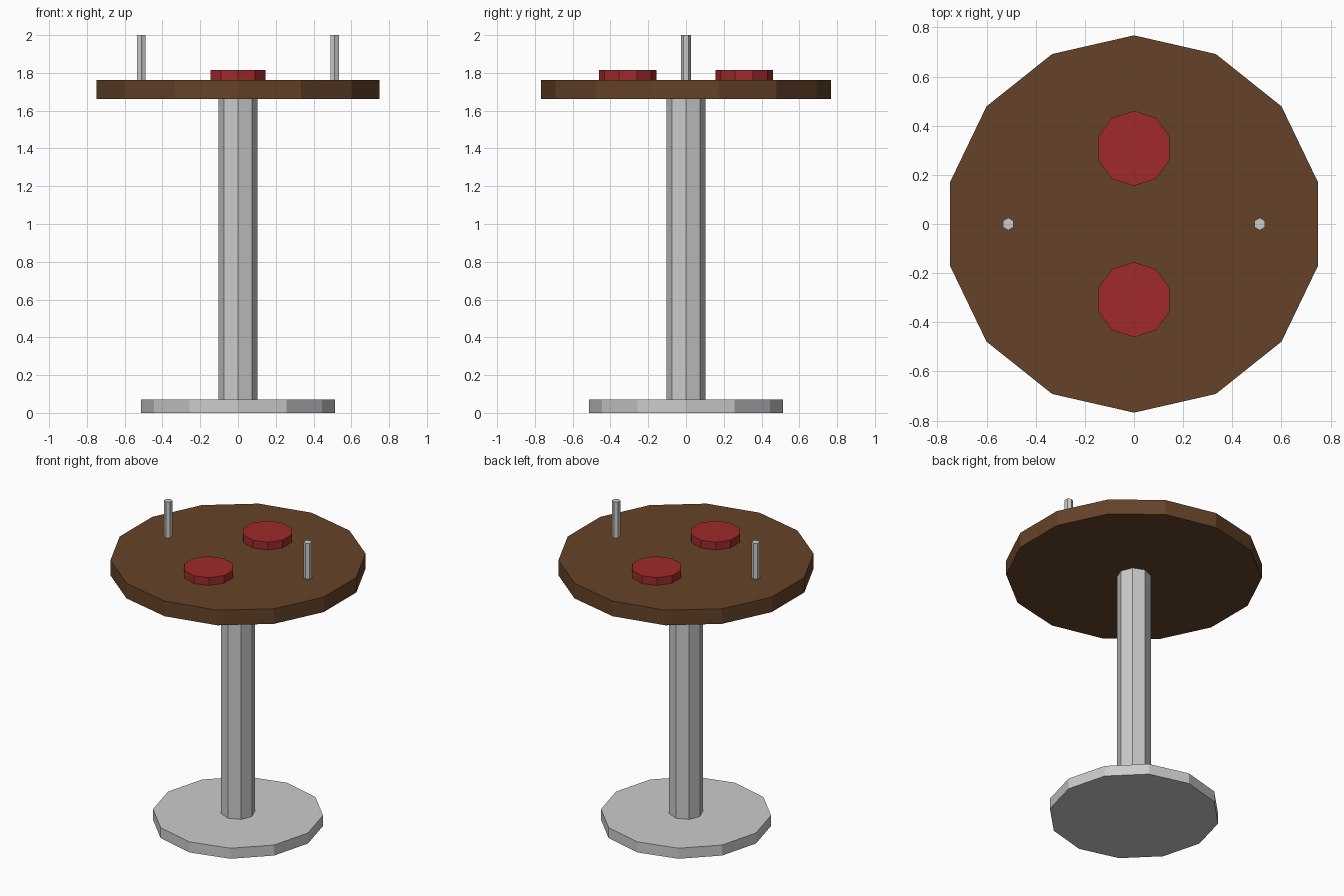
import bpy

if "Cube" in bpy.data.objects:
    bpy.data.objects.remove(bpy.data.objects["Cube"])


def material(name, color):
    mat = bpy.data.materials.new(name)
    mat.diffuse_color = (*color, 1)
    mat.use_nodes = True
    mat.node_tree.nodes["Principled BSDF"].inputs["Base Color"].default_value = mat.diffuse_color
    return mat


def cylinder(name, sides, radius, z0, z1, x=0, y=0, mat=None):
    bpy.ops.mesh.primitive_cylinder_add(
        vertices=sides, radius=radius, depth=z1 - z0,
        location=(x, y, (z0 + z1) / 2))
    obj = bpy.context.object
    obj.name = name
    if mat:
        obj.data.materials.append(mat)
    return obj


wood = material("wood", (0.13, 0.055, 0.022))
red = material("red", (0.35, 0.023, 0.025))

# Pedestal
cylinder("base", 12, 0.513, 0, 0.07)
cylinder("post", 8, 0.103, 0.07, 1.663)

# Round table top
cylinder("table_top", 14, 0.768, 1.663, 1.763, mat=wood)

# Red pads front and back, upright grip pegs left and right
for side, s in (("front", -1), ("back", 1)):
    cylinder(f"{side}_pad", 10, 0.153, 1.763, 1.814, y=0.308 * s, mat=red)
for side, s in (("left", -1), ("right", 1)):
    cylinder(f"{side}_peg", 6, 0.0255, 1.763, 2.0, x=0.512 * s)
